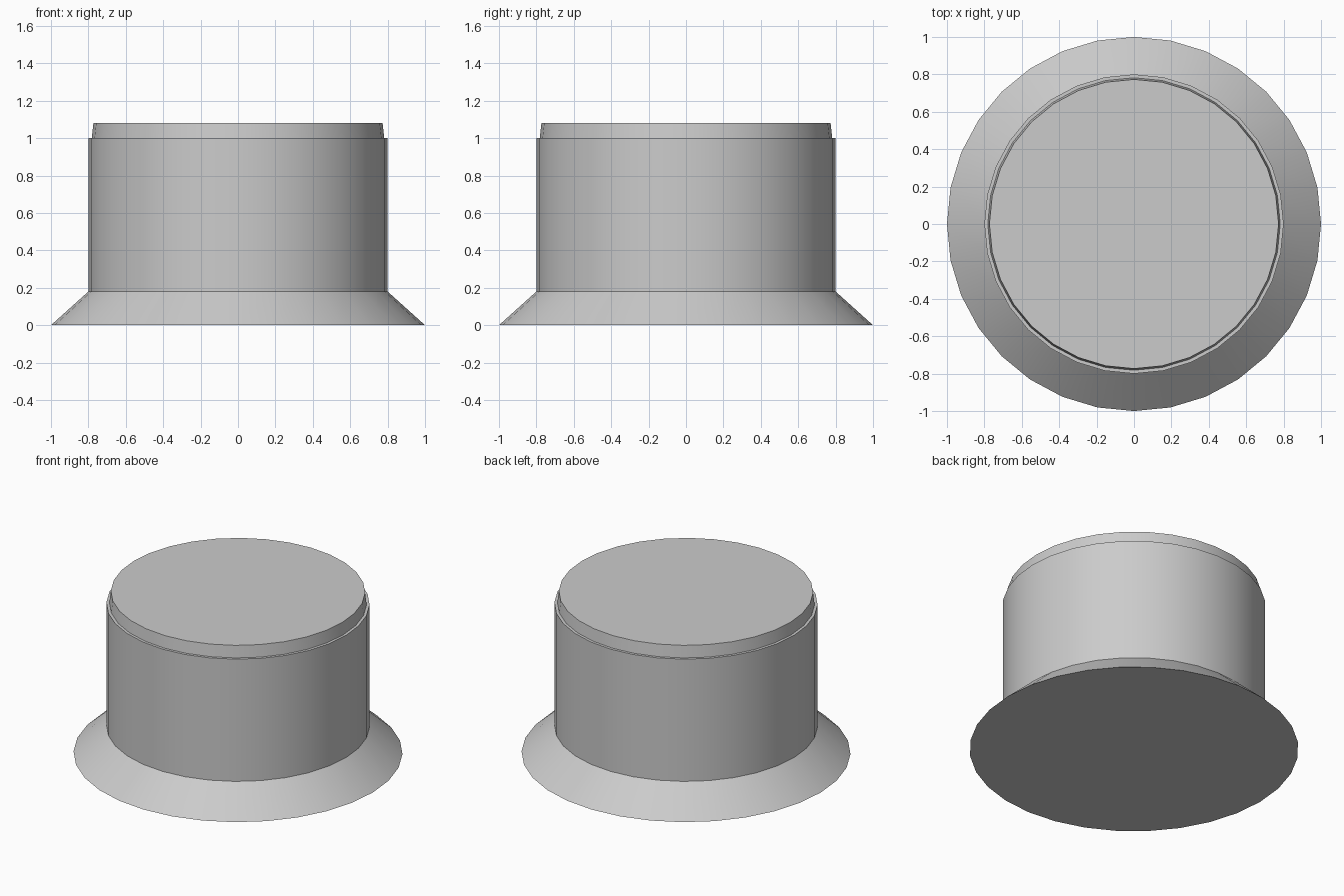
import bpy
import bmesh
from math import cos, sin, pi, radians

cube = bpy.data.objects.get("Cube")
if cube:
    bpy.data.objects.remove(cube, do_unlink=True)

SIDES = 32

grey = bpy.data.materials.new("light grey")
grey.use_nodes = True
colour = (0.6, 0.6, 0.6, 1)
grey.diffuse_color = colour
grey.node_tree.nodes["Principled BSDF"].inputs["Base Color"].default_value = colour


def turned(name, profile):
    """Closed solid turned around z from (radius, height) points, bottom to top."""
    bm = bmesh.new()
    rings = [[bm.verts.new((r * cos(2 * pi * i / SIDES), r * sin(2 * pi * i / SIDES), z))
              for i in range(SIDES)] for r, z in profile]
    for low, high in zip(rings, rings[1:]):
        for i in range(SIDES):
            j = (i + 1) % SIDES
            bm.faces.new((low[i], low[j], high[j], high[i]))
    bm.faces.new(rings[0][::-1])
    bm.faces.new(rings[-1])
    mesh = bpy.data.meshes.new(name)
    bm.to_mesh(mesh)
    bm.free()
    mesh.materials.append(grey)
    obj = bpy.data.objects.new(name, mesh)
    bpy.context.collection.objects.link(obj)
    bpy.ops.object.select_all(action="DESELECT")
    obj.select_set(True)
    bpy.context.view_layer.objects.active = obj
    bpy.ops.object.shade_smooth_by_angle(angle=radians(30))
    return obj


# Flared skirt, straight body with a narrow step, and slightly tapered cap
turned("knob", [(1.0, 0), (0.8, 0.18), (0.8, 1.0), (0.782, 1.0), (0.773, 1.08)])
